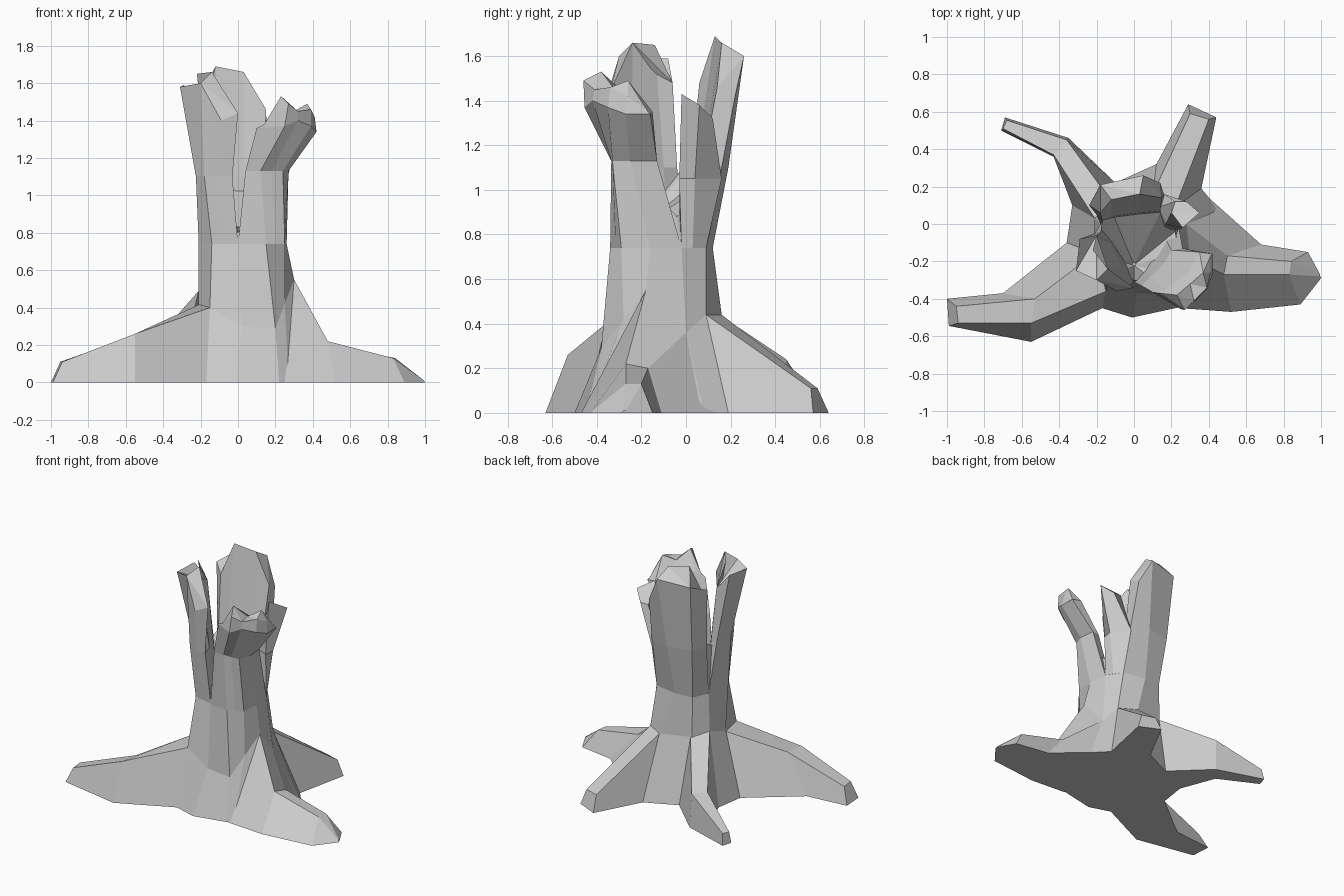
import bpy, bmesh


def level(z, *xy):
    """Horizontal cross-section at height z."""
    return [(x, y, z) for x, y in xy]


def loft(name, *sections):
    """Closed flat-shaded solid through cross-sections of equal point count."""
    bm = bmesh.new()
    rings = [[bm.verts.new(p) for p in s] for s in sections]
    n = len(rings[0])
    for a, b in zip(rings, rings[1:]):
        for i in range(n):
            j = (i + 1) % n
            bm.faces.new((a[i], a[j], b[j], b[i]))
    bm.faces.new(rings[0][::-1])
    bm.faces.new(rings[-1])
    bmesh.ops.recalc_face_normals(bm, faces=bm.faces)
    bmesh.ops.triangulate(bm, faces=[f for f in bm.faces if len(f.verts) > 4])
    mesh = bpy.data.meshes.new(name)
    bm.to_mesh(mesh)
    bm.free()
    obj = bpy.data.objects.new(name, mesh)
    bpy.context.collection.objects.link(obj)
    return obj


# Trunk: eleven-sided, flared foot, uneven rim sloping into a hollow near the front
waist = [(-.14, -.28), (0, -.31), (.15, -.34), (.25, -.29), (.26, -.16), (.24, -.02),
         (.17, .09), (0, .12), (-.13, .11), (-.18, 0), (-.21, -.18)]
rim = [(-.13, -.28, .97), (0, -.30, .80), (.13, -.32, .97), (.23, -.28, 1.0), (.24, -.15, 1.0),
       (.22, -.04, .88), (.17, .12, 1.05), (0, .15, 1.1), (-.14, .12, 1.1), (-.17, .01, 1.1),
       (-.20, -.17, 1.0)]
hollow = [(.0 + x * .04, -.22 + (y + .22) * .04, .83) for x, y, z in rim]
loft("trunk",
     level(0, (-.17, -.45), (-.01, -.50), (.22, -.45), (.27, -.44), (.48, -.20), (.45, .08),
           (.36, .19), (.12, .32), (-.10, .22), (-.33, .10), (-.36, -.10)),
     [(-.15, -.36, .40), (.02, -.37, .30), (.20, -.38, .29), (.25, -.28, .42),
      (.30, -.18, .55), (.28, 0, .36), (.22, .09, .44), (.10, .16, .44),
      (-.13, .12, .46), (-.21, .03, .49), (-.21, -.15, .42)],
     level(.74, *waist), rim, hollow)

# Roots: ground edge, two ridge points, ground edge per section
loft("front_left_root",
     [(-.36, -.10, 0), (-.20, -.15, .42), (-.15, -.36, .40), (-.17, -.45, 0)],
     [(-.70, -.37, 0), (-.53, -.40, .26), (-.55, -.53, .26), (-.55, -.63, 0)],
     [(-1, -.40, 0), (-.95, -.44, .11), (-.94, -.53, .11), (-.99, -.545, 0)])
loft("back_left_root",
     [(-.10, .22, 0), (-.12, .12, .46), (-.21, .03, .49), (-.33, .10, 0)],
     [(-.35, .46, 0), (-.36, .45, .24), (-.43, .37, .24), (-.43, .36, 0)],
     [(-.69, .57, 0), (-.68, .555, .08), (-.70, .51, .08), (-.71, .50, 0)])
loft("back_right_root",
     [(.12, .32, 0), (.10, .16, .44), (.22, .09, .44), (.36, .19, 0)],
     [(.29, .64, 0), (.30, .59, .11), (.40, .56, .11), (.44, .57, 0)])
loft("right_root",
     [(.40, .14, 0), (.28, 0, .36), (.30, -.18, .55), (.25, -.45, 0)],
     [(.68, -.11, 0), (.50, -.17, .20), (.48, -.27, .22), (.52, -.47, 0)],
     [(.93, -.15, 0), (.84, -.20, .13), (.83, -.27, .13), (.89, -.43, 0)],
     [(.99, -.26, 0), (.99, -.27, .01), (.995, -.28, .01), (1, -.29, 0)])

# Splintered shards around the hollow top: outer arc, then inner face
loft("back_shard",
     level(.74, (-.16, -.01), (-.18, 0), (-.13, .11), (0, .12), (.17, .09), (.14, .04),
           (.02, .03), (-.10, 0)),
     level(1.1, (-.17, .02), (-.20, .05), (-.16, .16), (.02, .19), (.16, .16), (.14, .07),
           (.03, .06), (-.12, .04)),
     [(-.18, .06, 1.48), (-.24, .10, 1.54), (-.18, .21, 1.58), (.05, .26, 1.60),
      (.14, .22, 1.42), (.15, .14, 1.46), (.03, .16, 1.66), (-.12, .13, 1.69)])
loft("left_shard",
     level(.74, (-.16, 0), (-.18, 0), (-.21, -.18), (-.14, -.28), (-.07, -.295), (0, -.31),
           (-.03, -.21), (-.10, -.08)),
     level(1.1, (-.17, -.04), (-.21, -.05), (-.225, -.19), (-.18, -.29), (-.11, -.32),
           (-.03, -.33), (-.06, -.24), (-.13, -.10)),
     [(-.20, -.06, 1.48), (-.29, -.08, 1.59), (-.31, -.25, 1.58), (-.20, -.30, 1.60),
      (-.09, -.36, 1.40), (0, -.34, 1.44), (-.14, -.24, 1.66), (-.22, -.14, 1.65)])
loft("front_right_shard",
     level(.74, (0, -.31), (.15, -.34), (.20, -.315), (.25, -.29), (.26, -.16), (.24, -.02),
           (.16, -.06), (.09, -.16), (.05, -.23)),
     level(1.13, (.04, -.33), (.12, -.335), (.18, -.335), (.24, -.33), (.27, -.25), (.26, -.13),
           (.20, -.14), (.16, -.21), (.09, -.28)),
     [(.10, -.365, 1.36), (.25, -.455, 1.37), (.32, -.42, 1.40), (.39, -.35, 1.37),
      (.42, -.27, 1.34), (.42, -.16, 1.34), (.35, -.15, 1.35), (.30, -.25, 1.41),
      (.17, -.35, 1.39)],
     [(.14, -.37, 1.38), (.27, -.46, 1.49), (.32, -.41, 1.45), (.39, -.34, 1.46),
      (.41, -.26, 1.42), (.41, -.17, 1.35), (.37, -.26, 1.49), (.30, -.32, 1.45),
      (.23, -.38, 1.53)])
loft("right_shard",
     level(.74, (.24, -.02), (.21, .03), (.17, .09), (.12, .05), (.15, -.03)),
     level(1.05, (.24, -.03), (.25, .04), (.16, .16), (.13, .09), (.17, 0)),
     [(.26, -.02, 1.43), (.35, .06, 1.38), (.28, .12, 1.32), (.22, .12, 1.32), (.20, .06, 1.37)])
